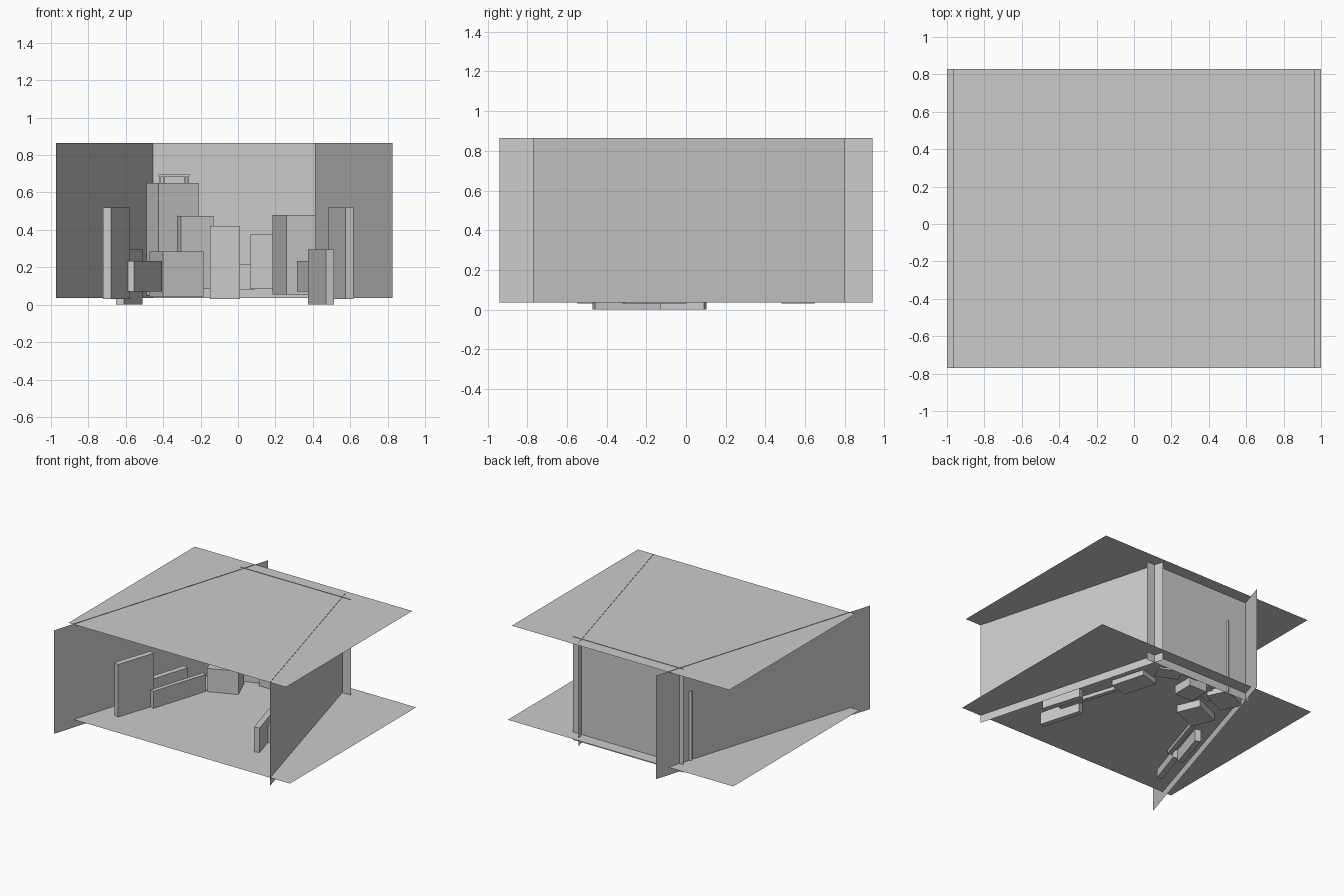
import bpy
from math import hypot

if "Cube" in bpy.data.objects:
    bpy.data.objects.remove(bpy.data.objects["Cube"])


def mesh(name, verts, faces):
    me = bpy.data.meshes.new(name)
    me.from_pydata(verts, [], faces)
    ob = bpy.data.objects.new(name, me)
    bpy.context.collection.objects.link(ob)
    return ob


def flat(name, x0, x1, y0, y1, z):
    return mesh(name, [(x0, y0, z), (x1, y0, z), (x1, y1, z), (x0, y1, z)], [(0, 1, 2, 3)])


def wall(name, a, b, z0=0.035, z1=0.865):
    return mesh(name, [(*a, z0), (*b, z0), (*b, z1), (*a, z1)], [(0, 1, 2, 3)])


def block(name, a, b, depth, z0, z1):
    """Box on the base edge a-b, extended by depth to the left of that edge."""
    dx, dy = b[0] - a[0], b[1] - a[1]
    n = hypot(dx, dy)
    ox, oy = -dy / n * depth, dx / n * depth
    base = [a, b, (b[0] + ox, b[1] + oy), (a[0] + ox, a[1] + oy)]
    verts = [(x, y, z) for z in (z0, z1) for x, y in base]
    sides = [(i, (i + 1) % 4, (i + 1) % 4 + 4, i + 4) for i in range(4)]
    return mesh(name, verts, [(3, 2, 1, 0), (4, 5, 6, 7)] + sides)


# stage planes: ground, sky and three walls that cross each other
flat("ground", -1, 1, -0.77, 0.83, 0.098)
flat("sky", -0.965, 0.965, -0.77, 0.83, 0.862)
wall("left_wall", (-0.973, -0.94), (-0.39, 0.94))
wall("right_wall", (0.395, 0.80), (0.825, -0.77))
wall("back_wall", (-0.49, 0.73), (0.49, 0.73))

# street rows along both walls: tall, medium and long low fronts
rows = [("tall", 0.045, 0.03, 0.52), ("medium", 0.045, 0.0, 0.295), ("low", 0.035, 0.07, 0.235)]
left = [((-0.68, -0.55), (-0.577, -0.24)), ((-0.61, -0.23), (-0.51, 0.09)),
        ((-0.555, -0.28), (-0.41, 0.18))]
right = [((0.575, -0.32), (0.48, -0.01)), ((0.47, -0.47), (0.375, -0.14)),
         ((0.46, -0.28), (0.315, 0.18))]
for (kind, depth, z0, z1), (la, lb), (ra, rb) in zip(rows, left, right):
    block("left_%s_building" % kind, la, lb, depth, z0, z1)
    block("right_%s_building" % kind, rb, ra, depth, z0, z1)

# downtown buildings at the rear
block("sign_tower", (-0.425, 0.48), (-0.21, 0.58), 0.175, 0.05, 0.65)
block("left_corner_building", (-0.40, 0.18), (-0.185, 0.27), 0.19, 0.04, 0.285)
block("rear_left_building", (-0.305, 0.47), (-0.13, 0.53), 0.12, 0.085, 0.475)
block("centre_building", (-0.15, 0.48), (0.01, 0.48), 0.17, 0.03, 0.42)
block("rear_small_building", (-0.04, 0.665), (0.09, 0.665), 0.05, 0.08, 0.215)
block("rear_right_building", (0.065, 0.58), (0.23, 0.51), 0.12, 0.085, 0.375)
block("right_corner_building", (0.26, 0.20), (0.415, 0.243), 0.28, 0.055, 0.48)

# rooftop sign stand (left blank)
block("sign_rail", (-0.425, 0.59), (-0.26, 0.59), 0.015, 0.685, 0.695)
for i, x in enumerate((-0.42, -0.40, -0.29, -0.27)):
    block("sign_post_%d" % (i + 1), (x, 0.592), (x + 0.008, 0.592), 0.008, 0.65, 0.69)
